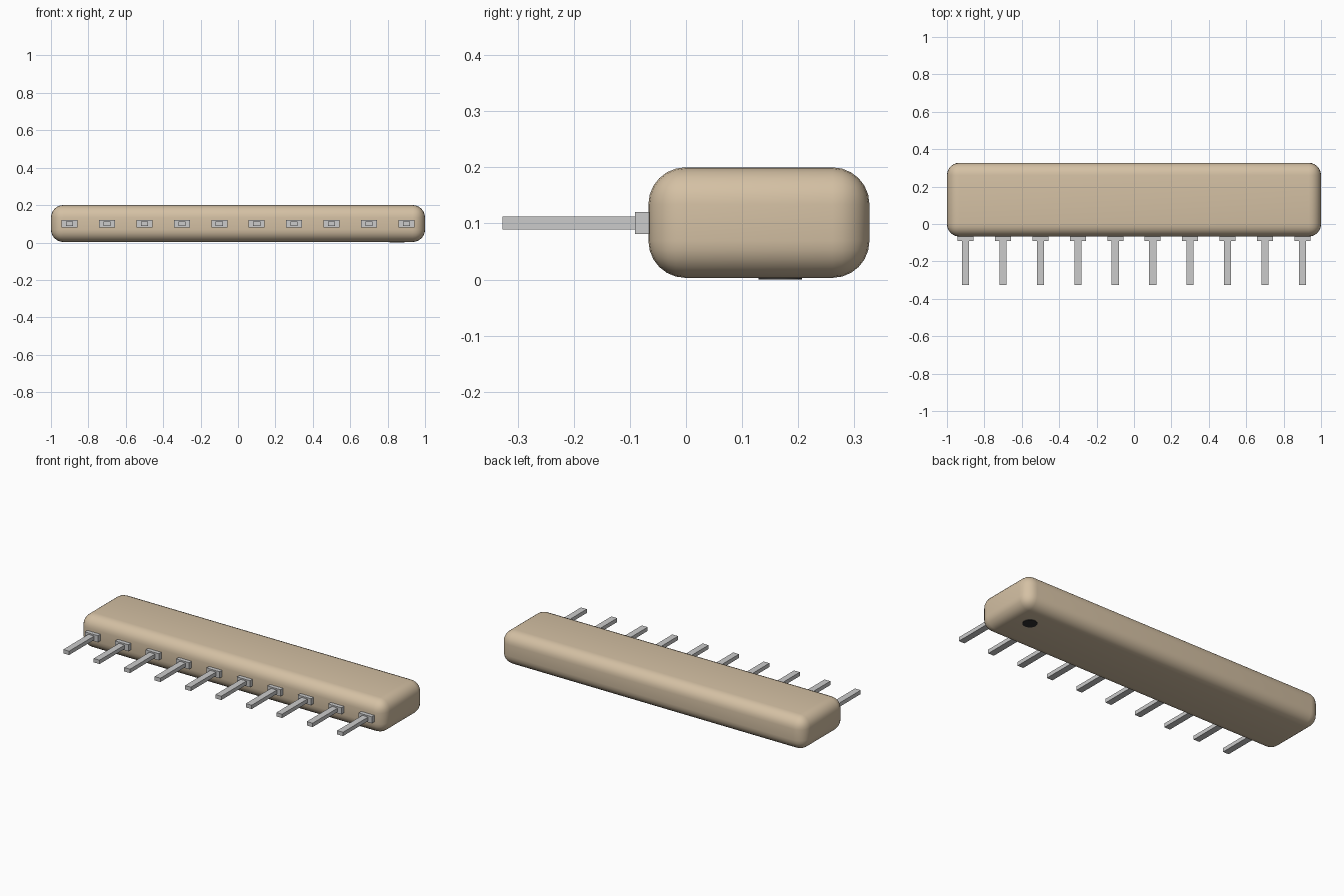
import bpy

if "Cube" in bpy.data.objects:
    bpy.data.objects.remove(bpy.data.objects["Cube"])


def material(name, color):
    m = bpy.data.materials.new(name)
    m.diffuse_color = (*color, 1)
    m.use_nodes = True
    m.node_tree.nodes["Principled BSDF"].inputs["Base Color"].default_value = m.diffuse_color
    return m


def box(name, lo, hi, mat):
    size = [b - a for a, b in zip(lo, hi)]
    mid = [(a + b) / 2 for a, b in zip(lo, hi)]
    bpy.ops.mesh.primitive_cube_add(size=1, location=mid)
    ob = bpy.context.object
    ob.name = name
    ob.scale = size
    bpy.ops.object.transform_apply(location=False, rotation=False, scale=True)
    ob.data.materials.append(mat)
    return ob


tan = material("tan_coating", (0.66, 0.53, 0.37))
metal = material("tinned_metal", (0.6, 0.6, 0.58))
black = material("black_mark", (0.03, 0.03, 0.03))

# Rounded package body
body = box("body", (-1, -0.067, 0.003), (1, 0.327, 0.2), tan)
bev = body.modifiers.new("rounding", "BEVEL")
bev.width = 0.066
bev.segments = 6
bev.limit_method = "NONE"
bpy.context.view_layer.objects.active = body
bpy.ops.object.modifier_apply(modifier=bev.name)
bpy.ops.object.shade_smooth_by_angle()

# Row of ten leads, each with a wider shoulder at the body
for i in range(10):
    x = -0.9 + 0.2 * i
    box(f"lead_shoulder_{i + 1}", (x - 0.043, -0.091, 0.081),
        (x + 0.043, -0.05, 0.12), metal)
    box(f"lead_pin_{i + 1}", (x - 0.019, -0.327, 0.089),
        (x + 0.019, -0.08, 0.112), metal)

# Round first-pin mark on the underside
bpy.ops.mesh.primitive_cylinder_add(vertices=32, radius=0.039, depth=0.01,
                                    location=(0.85, 0.168, 0.005))
mark = bpy.context.object
mark.name = "pin_one_mark"
mark.data.materials.append(black)
bpy.ops.object.shade_smooth_by_angle()
